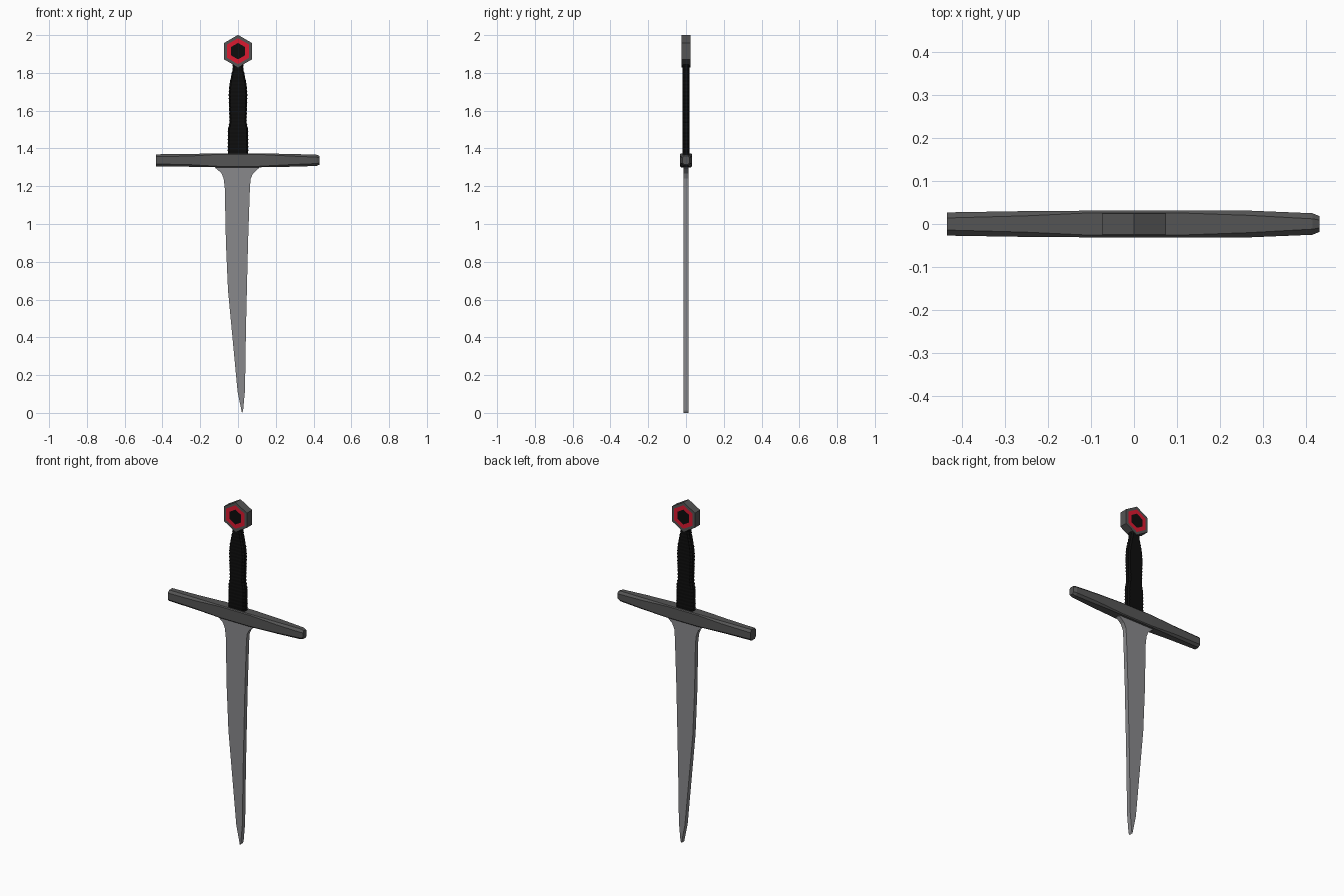
import bpy, bmesh, math
from mathutils import Vector

if "Cube" in bpy.data.objects:
    bpy.data.objects.remove(bpy.data.objects["Cube"])


def material(name, rgb):
    m = bpy.data.materials.new(name)
    m.diffuse_color = (*rgb, 1)
    m.use_nodes = True
    m.node_tree.nodes["Principled BSDF"].inputs["Base Color"].default_value = m.diffuse_color
    return m


steel = material("steel", (0.25, 0.25, 0.26))
iron = material("dark_iron", (0.09, 0.09, 0.09))
black = material("black_wrap", (0.004, 0.004, 0.004))
red = material("red_enamel", (0.7, 0.01, 0.03))


def finish(bm, name, *mats):
    bmesh.ops.recalc_face_normals(bm, faces=bm.faces)
    mesh = bpy.data.meshes.new(name)
    bm.to_mesh(mesh)
    bm.free()
    for m in mats:
        mesh.materials.append(m)
    ob = bpy.data.objects.new(name, mesh)
    bpy.context.collection.objects.link(ob)
    return ob


def prism(outline, half):
    """Extrude an (x, z) outline symmetrically along y."""
    bm = bmesh.new()
    face = bm.faces.new([bm.verts.new((x, -half, z)) for x, z in outline])
    out = bmesh.ops.extrude_face_region(bm, geom=[face])
    for v in out["geom"]:
        if isinstance(v, bmesh.types.BMVert):
            v.co.y = half
    return bm


def loft(rings):
    """Skin a list of equal-length point rings and cap both ends."""
    bm = bmesh.new()
    rows = [[bm.verts.new(p) for p in ring] for ring in rings]
    n = len(rows[0])
    for a, b in zip(rows, rows[1:]):
        for i in range(n):
            j = (i + 1) % n
            bm.faces.new((a[i], a[j], b[j], b[i]))
    bm.faces.new(rows[0])
    bm.faces.new(rows[-1])
    return bm


def chamfered(u, v, c):
    """Rectangle of half sizes u, v with corners cut by c."""
    return [(u, v - c), (u - c, v), (c - u, v), (-u, v - c),
            (-u, c - v), (c - u, -v), (u - c, -v), (u, c - v)]


# Blade: flat slab, flared under the guard, leaning to the tip
blade = [(-0.12, 1.31), (-0.12, 1.297), (-0.088, 1.27), (-0.076, 1.24),
         (-0.07, 1.19), (-0.064, 0.9), (-0.053, 0.65), (-0.002, 0.11),
         (0.021, 0.0), (0.027, 0.012), (0.037, 0.12), (0.042, 0.44),
         (0.053, 0.9), (0.063, 1.19), (0.067, 1.24), (0.08, 1.268),
         (0.112, 1.297), (0.112, 1.31)]
finish(prism(blade, 0.013), "blade", steel)

# Crossguard: tapered bar with corners cut more towards the ends
stations = [(-0.435, 0.027, 0.032, 0.013), (-0.25, 0.030, 0.034, 0.011),
            (-0.10, 0.031, 0.037, 0.005), (0.10, 0.031, 0.037, 0.005),
            (0.27, 0.031, 0.034, 0.011), (0.415, 0.025, 0.030, 0.013),
            (0.432, 0.018, 0.023, 0.009)]
finish(loft([[(x, y, 1.337 + z) for y, z in chamfered(hy, hz, c)]
             for x, hy, hz, c in stations]), "crossguard", iron)

# Grip: swelling profile with a fine ridged wrap
profile = [(1.36, 0.054), (1.50, 0.053), (1.54, 0.045), (1.69, 0.049),
           (1.74, 0.045), (1.82, 0.028), (1.86, 0.028)]


def half_width(z):
    for (z0, w0), (z1, w1) in zip(profile, profile[1:]):
        if z <= z1:
            return w0 + (w1 - w0) * (z - z0) / (z1 - z0)
    return profile[-1][1]


rings = []
COUNT = 50
for i in range(COUNT + 1):
    z = 1.36 + 0.49 * i / COUNT
    ridge = 0.0025 if i % 2 else 0.0
    rings.append([(x, y, z) for x, y in
                  chamfered(half_width(z) - 0.001 + ridge, 0.0185 + ridge * 0.5, 0.008)])
finish(loft(rings), "grip", black)

# Pommel: pointed-up hexagon with red ring and black centre on both faces
hexagon = [(0.086 * math.sin(math.radians(60 * i)),
            1.915 + 0.086 * math.cos(math.radians(60 * i))) for i in range(6)]
bm = prism(hexagon, 0.024)
bm.normal_update()
for face in [f for f in bm.faces if len(f.verts) == 6]:
    for inset, index in ((0.015, 1), (0.022, 2)):
        bmesh.ops.inset_region(bm, faces=[face], thickness=inset, use_even_offset=True)
        face.material_index = index
finish(bm, "pommel", iron, red, black)
for f in bpy.data.objects["pommel"].data.polygons:
    # ring quads between the two insets take the red enamel
    r = math.hypot(f.center.x, f.center.z - 1.915)
    flat = abs(f.normal.y) > 0.9
    f.material_index = 0 if not flat or r > 0.063 else (2 if len(f.vertices) == 6 else 1)
